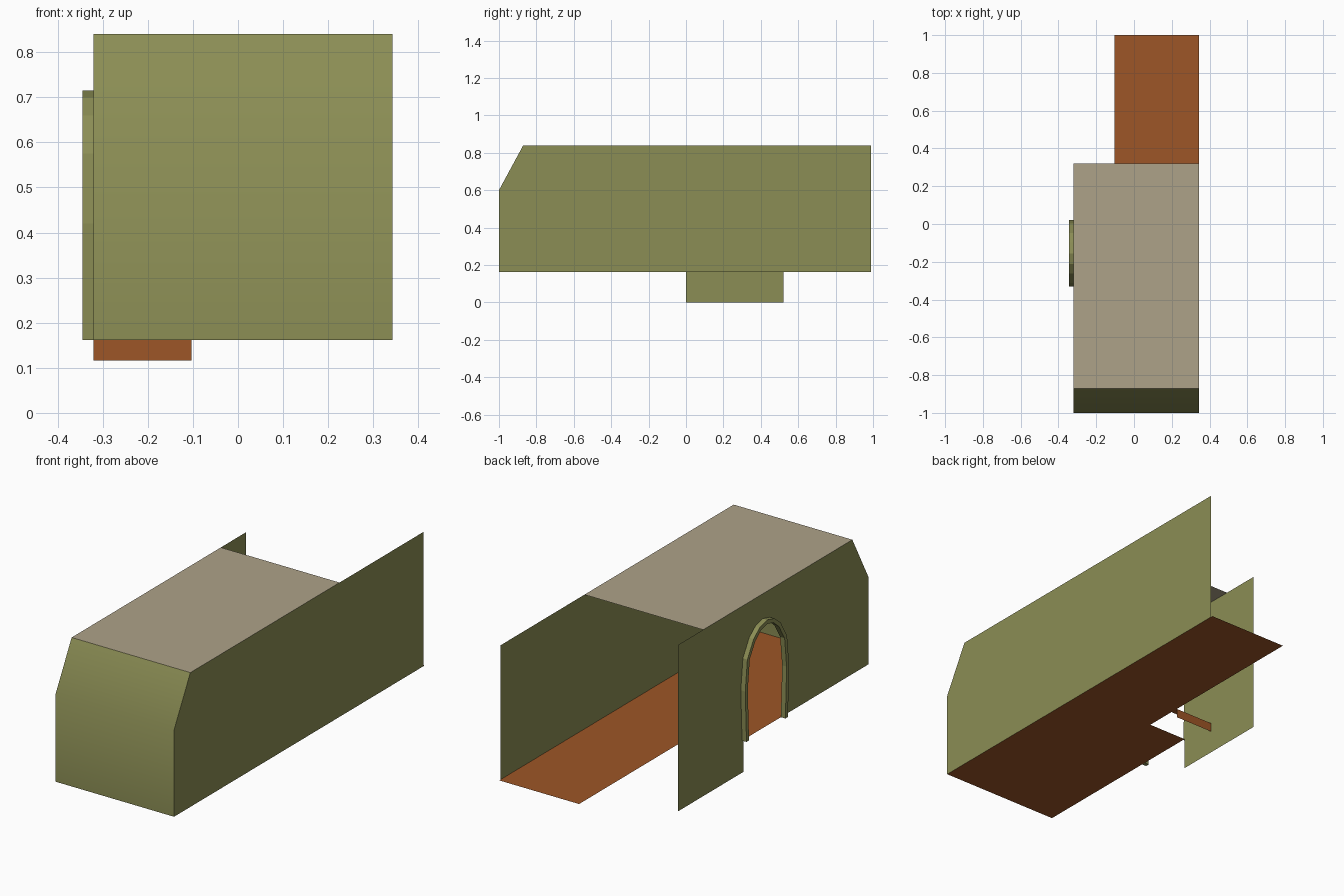
import bpy
import bmesh

if "Cube" in bpy.data.objects:
    bpy.data.objects.remove(bpy.data.objects["Cube"])


def material(name, rgb):
    m = bpy.data.materials.new(name)
    m.diffuse_color = (*rgb, 1)
    m.use_nodes = True
    m.node_tree.nodes["Principled BSDF"].inputs["Base Color"].default_value = m.diffuse_color
    return m


olive = material("olive_wall", (0.26, 0.27, 0.09))
rust = material("rust_floor", (0.34, 0.093, 0.02))
grey = material("warm_grey_ceiling", (0.42, 0.36, 0.25))


def sheet(name, polys, mat):
    """Object of thin sheets, each polygon a list of 3D points."""
    bm = bmesh.new()
    for p in polys:
        bm.faces.new([bm.verts.new(v) for v in p])
    bmesh.ops.remove_doubles(bm, verts=bm.verts[:], dist=0.0005)
    bmesh.ops.triangulate(bm, faces=[f for f in bm.faces if len(f.verts) > 4])
    me = bpy.data.meshes.new(name)
    bm.to_mesh(me)
    bm.free()
    me.materials.append(mat)
    ob = bpy.data.objects.new(name, me)
    bpy.context.collection.objects.link(ob)
    return ob


XL, XR, XM = -0.32, 0.343, -0.103      # left wall, right wall, stairwell edge
FL, TOP = 0.162, 0.84                  # floor and ceiling heights

# Doorway arch: half widths and heights, mirrored about its centre
DOOR_Y = -0.155
half_out = [(0.165, FL), (0.175, 0.42), (0.158, 0.575), (0.108, 0.66), (0.058, 0.70)]
half_in = [(0.145, FL), (0.155, 0.42), (0.139, 0.57), (0.094, 0.645), (0.05, 0.682)]


def arch(half, crown):
    left = [(DOOR_Y - w, z) for w, z in half]
    right = [(DOOR_Y + w, z) for w, z in reversed(half)]
    return left + [(DOOR_Y, crown)] + right


outer = arch(half_out, 0.715)
inner = arch(half_in, 0.695)

# Right wall
sheet("right_wall", [[(XR, y, z) for y, z in
      [(-1, FL), (0.99, FL), (0.99, TOP), (-0.87, TOP), (-1, 0.6)]]], olive)

# Left wall with doorway cut and the lower stairwell part
left = [(-1, FL)] + inner + [(0, FL), (0, 0), (0.52, 0), (0.52, TOP), (-0.87, TOP), (-1, 0.6)]
sheet("left_wall", [[(XL, y, z) for y, z in reversed(left)]], olive)

# Front wall with sloped upper part
front = [(-1, FL), (-1, 0.6), (-0.87, TOP)]
fw = sheet("front_wall", [[(XL, *a), (XR, *a), (XR, *b), (XL, *b)]
                          for a, b in zip(front, front[1:])], olive)
for p in fw.data.polygons:
    p.use_smooth = True

# Ceiling
sheet("ceiling", [[(XL, -0.87, TOP), (XR, -0.87, TOP), (XR, 0.32, TOP), (XL, 0.32, TOP)]], grey)

# L-shaped floor
sheet("floor", [[(x, y, FL) for x, y in
      [(XL, -1), (XR, -1), (XR, 1), (XM, 1), (XM, 0), (XL, 0)]]], rust)

# Single step lip in the stairwell
sheet("stair_step", [
    [(XL, 0.16, FL), (XM, 0.16, FL), (XM, 0.2, FL), (XL, 0.2, FL)],
    [(XL, 0.2, 0.116), (XM, 0.2, 0.116), (XM, 0.2, FL), (XL, 0.2, FL)],
], rust)

# Raised trim around the doorway
XT = -0.345
trim = []
for (a, b), (c, d) in zip(zip(outer, outer[1:]), zip(inner, inner[1:])):
    trim += [
        [(XT, *a), (XT, *b), (XT, *d), (XT, *c)],
        [(XL, *a), (XL, *b), (XT, *b), (XT, *a)],
        [(XT, *c), (XT, *d), (XL, *d), (XL, *c)],
    ]
for o, i in ((outer[0], inner[0]), (inner[-1], outer[-1])):
    trim.append([(XL, *o), (XT, *o), (XT, *i), (XL, *i)])
sheet("door_trim", trim, olive)
